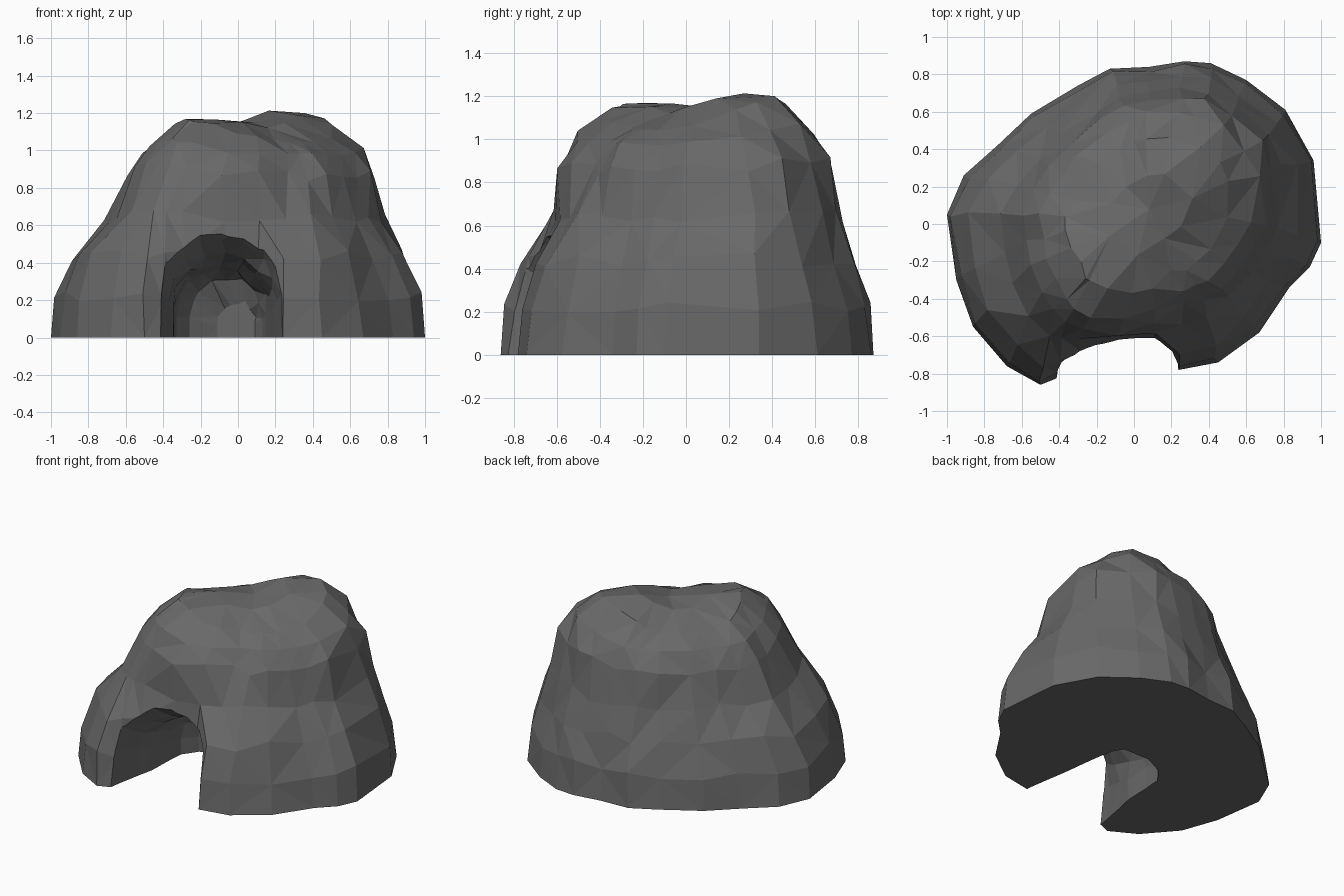
import bpy, bmesh, math, random

if "Cube" in bpy.data.objects:
    bpy.data.objects.remove(bpy.data.objects["Cube"])
random.seed(4)

rock = bpy.data.materials.new("dark grey rock")
rock.diffuse_color = (0.14, 0.14, 0.14, 1)
rock.use_nodes = True
rock.node_tree.nodes["Principled BSDF"].inputs["Base Color"].default_value = rock.diffuse_color

# Plan outline at the ground and at shoulder height (x, y, x at top, y at top)
PLAN = [(-1, .05, -.59, .05), (-.91, .26, -.55, .18), (-.73, .42, -.45, .31),
        (-.55, .59, -.34, .43), (-.3, .74, -.18, .55), (-.13, .83, -.06, .62),
        (.08, .84, .08, .66), (.27, .87, .25, .67), (.41, .86, .38, .66),
        (.6, .77, .52, .58), (.81, .61, .68, .45), (.96, .34, .74, .3),
        (1, -.1, .70, 0), (.94, -.23, .64, -.13), (.83, -.34, .56, -.23),
        (.67, -.58, .46, -.34), (.45, -.74, .38, -.40), (.24, -.78, .28, -.43),
        (.12, -.66, .1, -.54), (-.05, -.66, -.08, -.6), (-.3, -.72, -.28, -.57),
        (-.4, -.82, -.38, -.51), (-.5, -.86, -.44, -.46), (-.68, -.76, -.5, -.36),
        (-.86, -.55, -.55, -.22), (-.95, -.3, -.58, -.08)]
# (height, blend from ground to shoulder outline, shrink, share of the crown shape)
LEVELS = [(0, 0, 1, 0), (.22, .1, 1, 0), (.44, .38, 1, 0), (.66, .77, 1, .2),
          (.91, 1, 1, .5), (1.05, 1, .87, .8), (1.135, 1, .65, 1), (1.15, 1, .33, 1)]


def loft(name, rings, tip=None):
    """Skin closed rings of points, cap the start, close the end."""
    bm = bmesh.new()
    vr = [[bm.verts.new(p) for p in r] for r in rings]
    n = len(vr[0])
    for a, b in zip(vr, vr[1:]):
        for i in range(n):
            bm.faces.new((a[i], a[(i + 1) % n], b[(i + 1) % n], b[i]))
    bm.faces.new(vr[0])
    if tip:
        t = bm.verts.new(tip)
        for i in range(n):
            bm.faces.new((vr[-1][i], vr[-1][(i + 1) % n], t))
    else:
        bm.faces.new(vr[-1])
    # uneven triangles give the chipped facets
    sides = [f for f in bm.faces if len(f.verts) == 4]
    bmesh.ops.triangulate(bm, faces=sides, quad_method='SHORT_EDGE')
    if tip:
        # thin out the crowded crown
        bmesh.ops.remove_doubles(bm, verts=vr[-1], dist=.1)
    bmesh.ops.recalc_face_normals(bm, faces=bm.faces)
    me = bpy.data.meshes.new(name)
    bm.to_mesh(me)
    bm.free()
    me.materials.append(rock)
    ob = bpy.data.objects.new(name, me)
    bpy.context.collection.objects.link(ob)
    return ob


def jitter(a):
    return random.uniform(-a, a)


def crown(x, y):
    """Ridge from front left to back right: two humps, a dip, falling sides."""
    hump = lambda cx, cy, r: math.exp(-((x - cx) ** 2 + (y - cy) ** 2) / r ** 2)
    d = (x - y) / math.sqrt(2)
    return (.085 * hump(.27, .3, .25) + .04 * hump(-.19, -.2, .22)
            - .02 * hump(-.03, -.03, .15) - min(.09, .8 * d * d))


# Mound
rings = []
for z, t, s, share in LEVELS:
    ring = []
    for i, (x0, y0, x1, y1) in enumerate(PLAN):
        # left shoulder and front legs bulge
        b = t - (.13 * math.sin(math.pi * t) if i >= 16 or i == 0 else 0)
        x, y = x0 + (x1 - x0) * b, y0 + (y1 - y0) * b
        x, y = .08 + (x - .08) * s, .06 + (y - .06) * s
        if z == 0:
            ring.append((x, y, 0))
        else:
            k = .014 if z < 1 else .02
            ring.append((x + jitter(k), y + jitter(k),
                         z + share * crown(x, y) + jitter(.03 if z < 1 else .008)))
    rings.append(ring)
mound = loft("cave_rock", rings, (.08, .08, 1.15))

# Cave hollow: arches getting smaller to the back (y, left, right, height)
ARCHES = [(-1, -.44, .25, .78), (-.74, -.4, .235, .66), (-.58, -.37, .21, .53),
          (-.46, -.345, .19, .44), (-.3, -.34, .17, .4), (-.16, -.33, .15, .37),
          (-.06, -.26, .13, .32), (.01, -.11, .09, .2)]
tunnel = []
for y, l, r, h in ARCHES:
    mid, half = (l + r) / 2, (r - l) / 2
    arch = [(l, y, -.1)]
    for i in range(9):
        a = math.pi * (1 - i / 8)
        arch.append((mid + half * math.cos(a) + (jitter(.015) if 0 < i < 8 else 0),
                     y + jitter(.02), h * (.35 + .65 * math.sin(a)) + jitter(.02)))
    arch.append((r, y, -.1))
    tunnel.append(arch)
hollow = loft("cave_hollow", tunnel)
hollow.hide_render = True

# Carve the cave and drop the cutter
cut = mound.modifiers.new("cave", 'BOOLEAN')
cut.operation = 'DIFFERENCE'
cut.solver = 'EXACT'
cut.object = hollow
bpy.context.view_layer.objects.active = mound
mound.select_set(True)
bpy.ops.object.modifier_apply(modifier=cut.name)
bpy.data.objects.remove(hollow, do_unlink=True)
for p in mound.data.polygons:
    p.use_smooth = False
